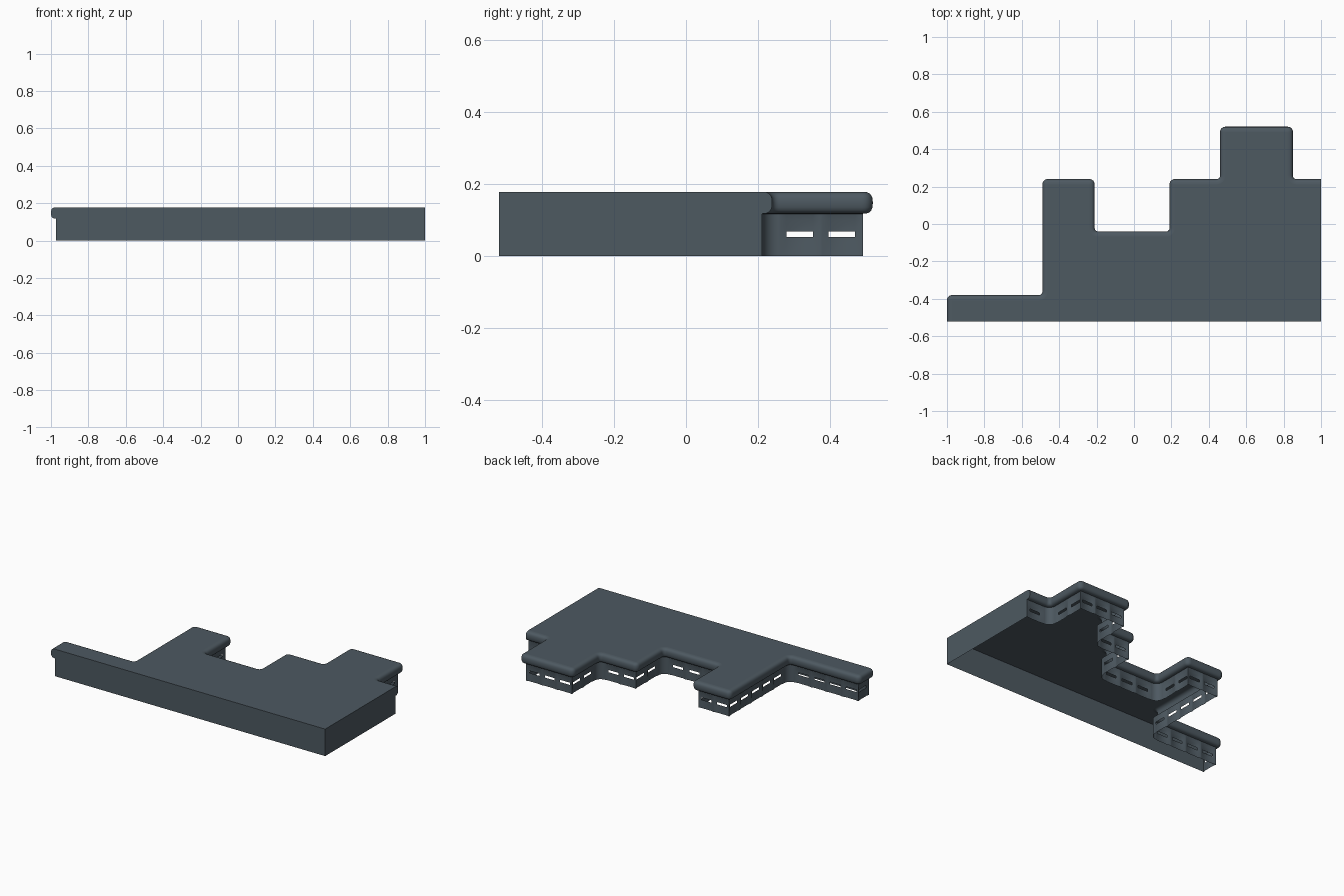
import bpy, bmesh, math
from mathutils import Vector

if "Cube" in bpy.data.objects:
    bpy.data.objects.remove(bpy.data.objects["Cube"])

H, LIP_Z, W = 0.178, 0.117, 0.028      # height, underside of lip, lip overhang
FRONT, RIGHT = -0.52, 1.0
SLOT_TOP, SLOT_LOW, SLOT_LEN = 0.067, 0.052, 0.074

slate = bpy.data.materials.new("dark slate")
slate.diffuse_color = (0.075, 0.10, 0.12, 1)
slate.use_nodes = True
slate.node_tree.nodes["Principled BSDF"].inputs["Base Color"].default_value = slate.diffuse_color

# stepped outer edge of the lip, front left round the back to the right
path = [Vector(p) for p in [(-1, FRONT), (-1, -.38), (-.49, -.38), (-.49, .24),
        (-.21, .24), (-.21, -.04), (.19, -.04), (.19, .24), (.46, .24),
        (.46, .52), (.85, .52), (.85, .24), (RIGHT, .24)]]


def sample_path():
    """Rounded path samples: (point, outward normal, recessed, slot starts here)."""
    dirs = [(b - a).normalized() for a, b in zip(path, path[1:])]
    out = [(path[0], Vector((-dirs[0].y, dirs[0].x)), False, False)]
    for i, d in enumerate(dirs):
        n = Vector((-d.y, d.x))
        start, last = out[-1][0], i == len(dirs) - 1
        r, convex = 0, True
        if not last:
            convex = d.cross(dirs[i + 1]) < 0
            r = W if convex else 0.018
        end = path[i + 1] - d * r
        # evenly spaced slots along the straight run
        length = (end - start).length
        count = max(1, round(length / 0.125))
        half = min(SLOT_LEN, length / count * 0.65) / 2
        for k in range(count):
            mid = start + d * length * (k + 0.5) / count
            edge = length / count / 2 - 0.004
            out.append((mid - d * edge, n, False, False))
            out.append((mid - d * half, n, True, True))
            out.append((mid + d * half, n, True, False))
            out.append((mid + d * edge, n, False, False))
        out.append((end, n, False, False))
        # corner arc
        if not last:
            n2 = Vector((-dirs[i + 1].y, dirs[i + 1].x))
            s = 1 if convex else -1
            c = end - n * r * s
            for k in range(1, 7):
                a = math.pi / 2 * k / 6
                m = n * math.cos(a) + n2 * math.sin(a)
                out.append((c + m * r * s, m, False, False))
    return out


samples = sample_path()


def at(sample, d, z, recess=0):
    p, n, deep, _ = sample
    q = p - n * (d + (recess if deep else 0))
    return Vector((q.x, q.y, z))


def make(name, faces):
    bm = bmesh.new()
    for f in faces:
        bm.faces.new([bm.verts.new(v) for v in f])
    bmesh.ops.remove_doubles(bm, verts=bm.verts, dist=1e-5)
    me = bpy.data.meshes.new(name)
    bm.to_mesh(me)
    bm.free()
    me.materials.append(slate)
    ob = bpy.data.objects.new(name, me)
    bpy.context.collection.objects.link(ob)
    bpy.ops.object.select_all(action='DESELECT')
    ob.select_set(True)
    bpy.context.view_layer.objects.active = ob
    bpy.ops.object.shade_smooth_by_angle(angle=math.radians(35))
    return ob


def sweep(name, rows, hole_row=None):
    faces = []
    for a, b in zip(samples, samples[1:]):
        if (a[0] - b[0]).length < 1e-6:
            continue
        for j, (r, s) in enumerate(zip(rows, rows[1:])):
            if j == hole_row and a[3]:
                continue
            faces.append([at(a, *r), at(b, *r), at(b, *s), at(a, *s)])
    return make(name, faces)


# bull-nosed lip profile, top to underside
mid, rad = (H + LIP_Z) / 2, (H - LIP_Z) / 2
lip = []
for k in range(11):
    a = math.pi / 2 - math.pi * k / 10
    c, s = max(0, math.cos(a)), math.sin(a)
    lip.append((W - W * c ** 0.75, mid + rad * math.copysign(abs(s) ** 0.75, s), 0))
# stepped wall profile with recessed slot bays
wall = [(W, LIP_Z, 0), (W, 0.1, 0.006), (W, SLOT_TOP, 0.008),
        (W, SLOT_LOW, 0.008), (W, 0, 0.004)]
sweep("rounded_lip", lip)
sweep("slotted_back_wall", wall, hole_row=2)

# flat deck, open underneath
deck = [at(s, W, H) for s in samples] + [Vector((RIGHT, FRONT, H))]
make("deck", [deck[::-1]])

# flat front and right walls, following the lip profile at their ends
profile = lip + [(W, 0, 0)]
corner = [Vector((RIGHT, FRONT, 0)), Vector((RIGHT, FRONT, H))]
make("front_wall", [[at(samples[0], *r) for r in profile] + corner])
make("right_wall", [([at(samples[-1], *r) for r in profile] + corner)[::-1]])
